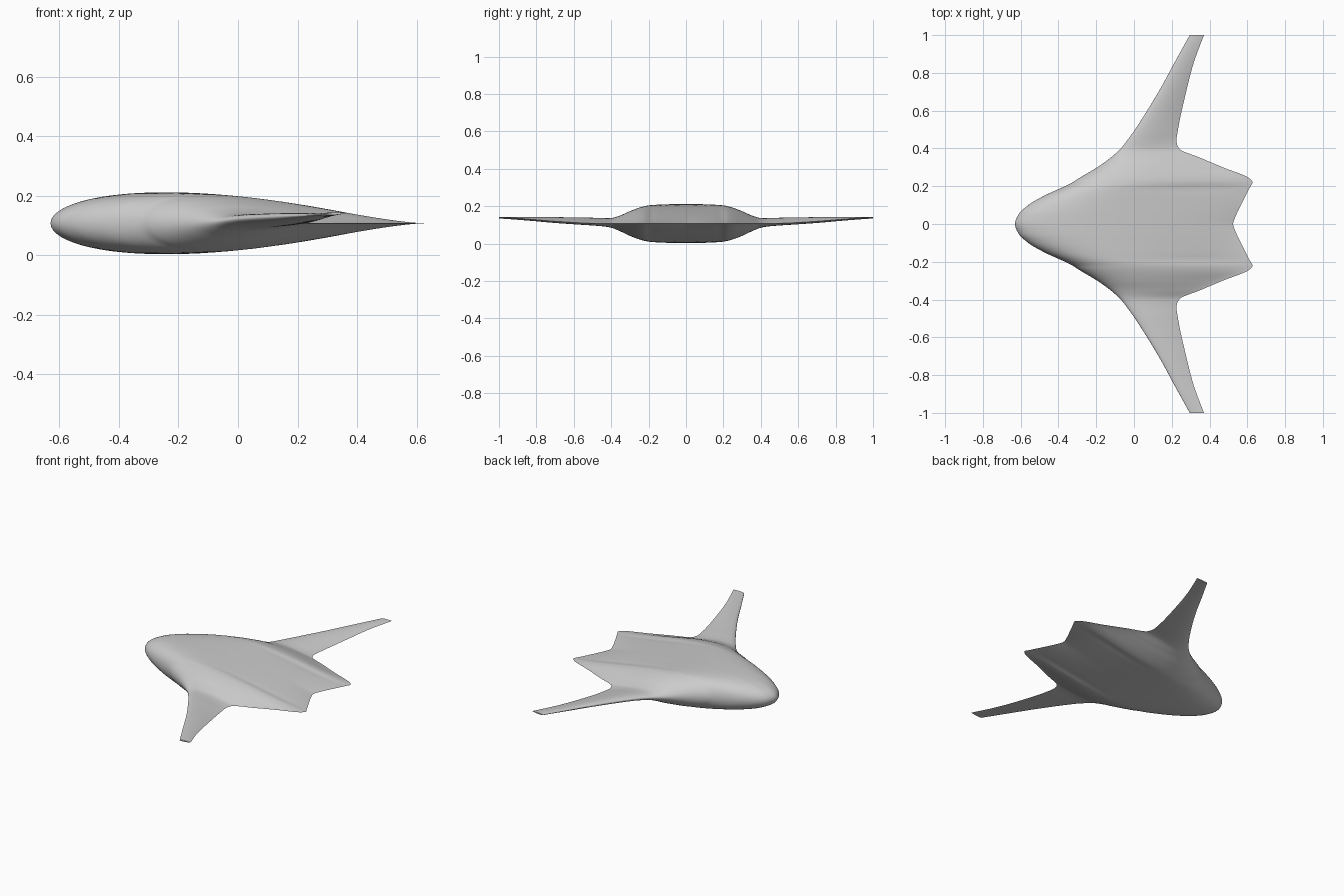
import bpy, bmesh, math

cube = bpy.data.objects.get("Cube")
if cube:
    bpy.data.objects.remove(cube, do_unlink=True)

# Span stations: y, leading edge x, trailing edge x, half thickness,
# leading edge z, trailing edge z, tail fineness
STATIONS = [
    (0, -.63, .525, .104, .107, .107, 1),
    (.05, -.612, .542, .104, .107, .107, 1.05),
    (.1, -.56, .566, .103, .107, .107, 1.15),
    (.15, -.475, .591, .101, .107, .107, 1.3),
    (.2, -.365, .617, .097, .107, .107, 1.5),
    (.22, -.325, .627, .093, .107, .107, 1.5),
    (.24, -.295, .613, .088, .107, .107, 1.5),
    (.3, -.195, .47, .066, .107, .107, 1.4),
    (.35, -.125, .352, .043, .108, .107, 1.3),
    (.4, -.07, .238, .026, .112, .107, 1.2),
    (.44, -.038, .225, .022, .117, .107, 1.1),
    (.5, .005, .233, .02, .122, .108, 1),
    (.7, .13, .276, .015, .129, .119, 1),
    (.85, .212, .315, .009, .133, .131, 1),
    (1, .295, .37, .004, .137, .142, 1),
]
STEPS = 6      # slices between stations
POINTS = 36    # points along each side of a section


def slopes(col):
    """Monotone tangents, so corners never overshoot."""
    ys = [s[0] for s in STATIONS]
    v = [s[col] for s in STATIONS]
    d = [(v[i + 1] - v[i]) / (ys[i + 1] - ys[i]) for i in range(len(v) - 1)]
    inner = [2 * a * b / (a + b) if a * b > 0 else 0 for a, b in zip(d, d[1:])]
    return [0] + inner + [d[-1]]


TANGENTS = [slopes(c) for c in range(1, len(STATIONS[0]))]


def section_at(i, u):
    a, b = STATIONS[i], STATIONS[i + 1]
    w = b[0] - a[0]
    out = [a[0] + w * u]
    for c, m in enumerate(TANGENTS, 1):
        out.append((2 * u**3 - 3 * u**2 + 1) * a[c] + (3 * u**2 - 2 * u**3) * b[c]
                   + w * ((u**3 - 2 * u**2 + u) * m[i] + (u**3 - u**2) * m[i + 1]))
    return out


def ring(section, side):
    """Closed aerofoil loop: trailing edge, over the top, nose, underside."""
    y, lead, trail, half, z_lead, z_trail, fine = section
    peak_t = .5 / (.5 + fine)
    peak = peak_t**.5 * (1 - peak_t)**fine
    loop = []
    for k in range(2 * POINTS):
        angle = math.pi * k / POINTS
        t = min(1, max(0, (1 + math.cos(angle)) / 2))
        thick = half * t**.5 * (1 - t)**fine / peak
        sign = 1 if k <= POINTS else -1
        loop.append((lead + (trail - lead) * t, y * side,
                     z_lead + (z_trail - z_lead) * t + sign * thick))
    return loop


sections = [section_at(i, s / STEPS)
            for i in range(len(STATIONS) - 1) for s in range(STEPS)]
sections.append(section_at(len(STATIONS) - 2, 1))
loops = [ring(s, -1) for s in reversed(sections[1:])] + [ring(s, 1) for s in sections]

# Blended body and wings, lofted from tip to tip
bm = bmesh.new()
rows = [[bm.verts.new(p) for p in loop] for loop in loops]
for a, b in zip(rows, rows[1:]):
    for k in range(len(a)):
        n = (k + 1) % len(a)
        bm.faces.new((a[k], a[n], b[n], b[k]))
bm.faces.new(rows[0])
bm.faces.new(rows[-1])
bmesh.ops.recalc_face_normals(bm, faces=bm.faces)
mesh = bpy.data.meshes.new("blended_wing_body")
bm.to_mesh(mesh)
bm.free()

body = bpy.data.objects.new("blended_wing_body", mesh)
bpy.context.collection.objects.link(body)

# Single plain grey skin
grey = bpy.data.materials.new("light_grey")
grey.use_nodes = True
colour = (.6, .6, .6, 1)
grey.diffuse_color = colour
grey.node_tree.nodes["Principled BSDF"].inputs["Base Color"].default_value = colour
mesh.materials.append(grey)

bpy.ops.object.select_all(action='DESELECT')
body.select_set(True)
bpy.context.view_layer.objects.active = body
bpy.ops.object.shade_smooth_by_angle(angle=math.radians(40))
